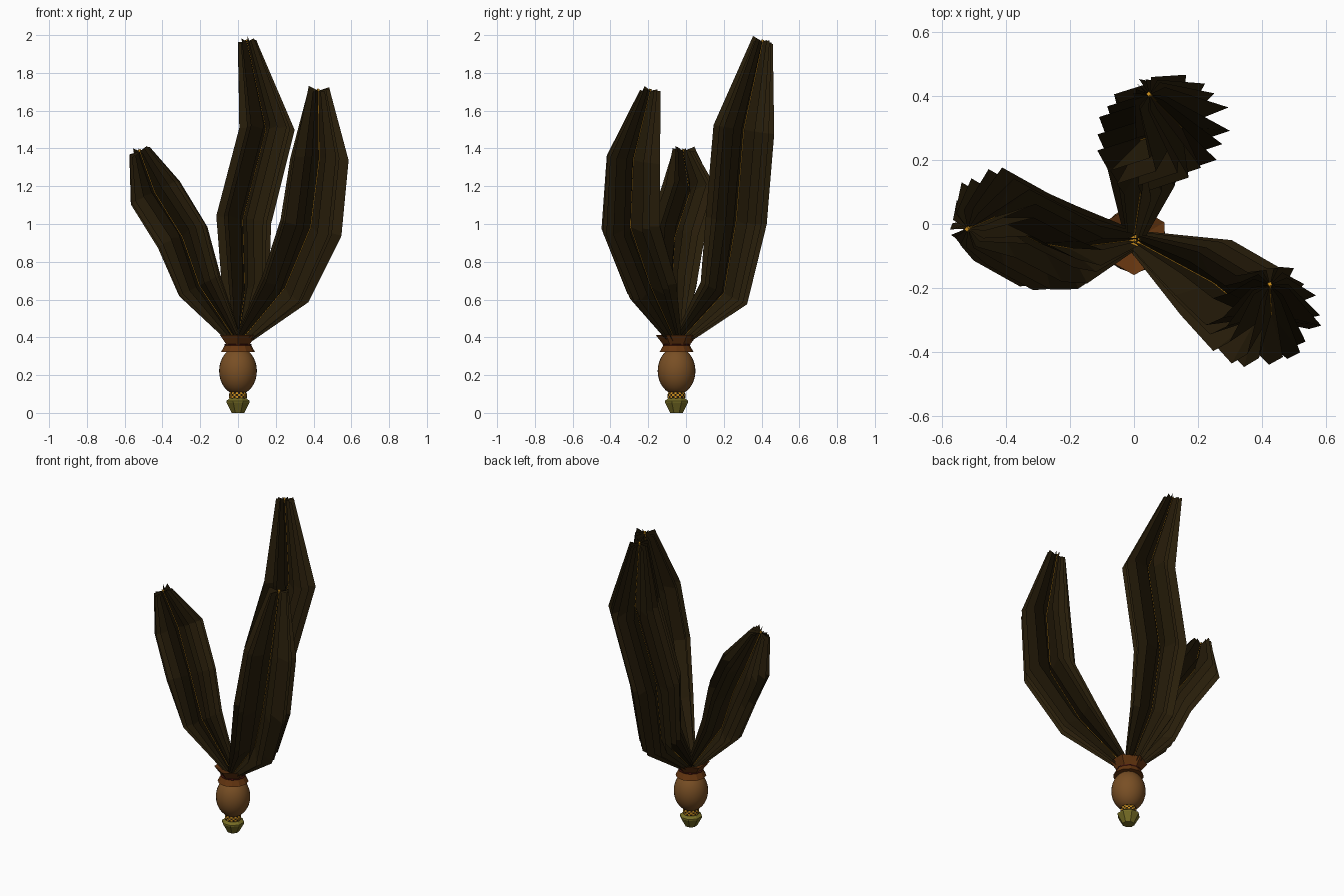
import bpy, bmesh, math, random
from mathutils import Vector

if "Cube" in bpy.data.objects:
    bpy.data.objects.remove(bpy.data.objects["Cube"])

random.seed(7)
CY = -0.05  # handle axis in y


def material(name, rgb):
    m = bpy.data.materials.new(name)
    m.diffuse_color = (*rgb, 1)
    m.use_nodes = True
    m.node_tree.nodes["Principled BSDF"].inputs["Base Color"].default_value = m.diffuse_color
    return m


FEATHER = material("dark brown", (0.021, 0.0125, 0.003))
WOOD = material("wood brown", (0.19, 0.078, 0.018))
RUST = material("rust brown", (0.13, 0.036, 0.005))
OLIVE = material("olive", (0.18, 0.15, 0.018))
GOLD = material("gold", (0.60, 0.27, 0.012))
BLACK = material("near black", (0.02, 0.011, 0.003))
RED = material("dark red", (0.07, 0.008, 0.005))


def finish(name, bm, mats):
    me = bpy.data.meshes.new(name)
    bm.to_mesh(me)
    bm.free()
    ob = bpy.data.objects.new(name, me)
    bpy.context.collection.objects.link(ob)
    for m in mats:
        me.materials.append(m)
    return ob


def lathe(name, profile, sides, mats, turn=0.0, smooth=False, rule=None):
    """Revolve (radius, z) points around the handle axis."""
    bm = bmesh.new()
    rings = []
    for r, z in profile:
        rings.append([bm.verts.new((r * math.cos(turn + math.tau * i / sides),
                                    CY + r * math.sin(turn + math.tau * i / sides), z))
                      for i in range(sides)])
    for k, (a, b) in enumerate(zip(rings, rings[1:])):
        for i in range(sides):
            j = (i + 1) % sides
            f = bm.faces.new((a[i], a[j], b[j], b[i]))
            f.smooth = smooth
            if rule:
                f.material_index = rule(k, i)
    bm.faces.new(rings[0][::-1])
    bm.faces.new(rings[-1])
    return finish(name, bm, mats)


# Handle parts
lathe("end_cap", [(0.036, 0), (0.066, 0.055), (0.066, 0.064), (0.045, 0.08)], 8, [OLIVE], math.pi / 8)
lathe("woven_collar", [(0.042, 0.07), (0.047, 0.08), (0.047, 0.09), (0.047, 0.10), (0.042, 0.112)],
      24, [GOLD, BLACK], rule=lambda k, i: (k + i) % 2)
bulb = [(max(0.002, 0.1 * math.sin(math.pi * k / 16)), 0.222 - 0.125 * math.cos(math.pi * k / 16))
        for k in range(17)]
lathe("grip_bulb", bulb, 28, [WOOD], smooth=True)
lathe("cup_base", [(0.09, 0.322), (0.068, 0.362), (0.04, 0.365)], 12, [RUST])
lathe("cup_band", [(0.068, 0.352), (0.074, 0.362), (0.06, 0.366)], 12, [RED])
lathe("flared_cup", [(0.07, 0.36), (0.11, 0.412), (0.03, 0.385)], 6, [RUST], -math.pi / 2)
# Woven binding where the shafts meet
lathe("shaft_binding", [(0.022, 0.38), (0.022, 0.395), (0.022, 0.41)], 12, [GOLD, BLACK],
      rule=lambda k, i: (k + i) % 2)


def plume(name, stations, blades):
    """Radial blades around a bent shaft; stations are (x, y, z, radius)."""
    pts = [Vector(s[:3]) for s in stations]
    rad = [s[3] for s in stations]
    frames = []
    for i, p in enumerate(pts):
        t = (pts[min(i + 1, len(pts) - 1)] - pts[max(i - 1, 0)]).normalized()
        u = (Vector((1, 0, 0)) - t * t.x).normalized()
        frames.append((t, u, t.cross(u)))
    bm = bmesh.new()
    for b in range(blades):
        ang = math.tau * (b + random.uniform(-0.35, 0.35)) / blades
        grow = random.uniform(0.9, 1.07)
        lift = random.uniform(-0.02, 0.02)
        inner, outer = [], []
        for i, p in enumerate(pts):
            t, u, v = frames[i]
            d = u * math.cos(ang) + v * math.sin(ang)
            up = t * (lift if i == len(pts) - 1 else 0)
            inner.append(bm.verts.new(p))
            outer.append(bm.verts.new(p + d * rad[i] * grow + up))
        for i in range(len(pts) - 1):
            bm.faces.new((inner[i], outer[i], outer[i + 1], inner[i + 1]))
    finish(name, bm, [FEATHER])

    # Golden shaft in the middle of the plume, showing slightly at the tip
    cu = bpy.data.curves.new(name + "_shaft", "CURVE")
    cu.dimensions = "3D"
    cu.bevel_depth = 0.008
    cu.bevel_resolution = 0
    cu.use_fill_caps = True
    sp = cu.splines.new("POLY")
    path = pts + [pts[-1] + frames[-1][0] * 0.01]
    sp.points.add(len(path) - 1)
    for q, p in zip(sp.points, path):
        q.co = (*p, 1)
    cu.materials.append(GOLD)
    bpy.context.collection.objects.link(bpy.data.objects.new(name + "_shaft", cu))


# Three plumes
plume("left_plume", [(0, CY, 0.365, 0.03), (-0.205, -0.075, 0.675, 0.13), (-0.295, -0.06, 0.93, 0.153),
                     (-0.44, 0.02, 1.165, 0.153), (-0.52, -0.015, 1.385, 0.062)], 18)
plume("back_plume", [(0, CY, 0.365, 0.03), (0.035, 0.20, 0.635, 0.13), (0.025, 0.265, 1.02, 0.155),
                     (0.148, 0.305, 1.5, 0.155), (0.048, 0.405, 1.965, 0.053)], 18)
plume("right_plume", [(0, CY, 0.365, 0.03), (0.25, -0.185, 0.665, 0.14), (0.385, -0.295, 0.985, 0.165),
                      (0.43, -0.28, 1.34, 0.153), (0.425, -0.19, 1.705, 0.058)], 18)
